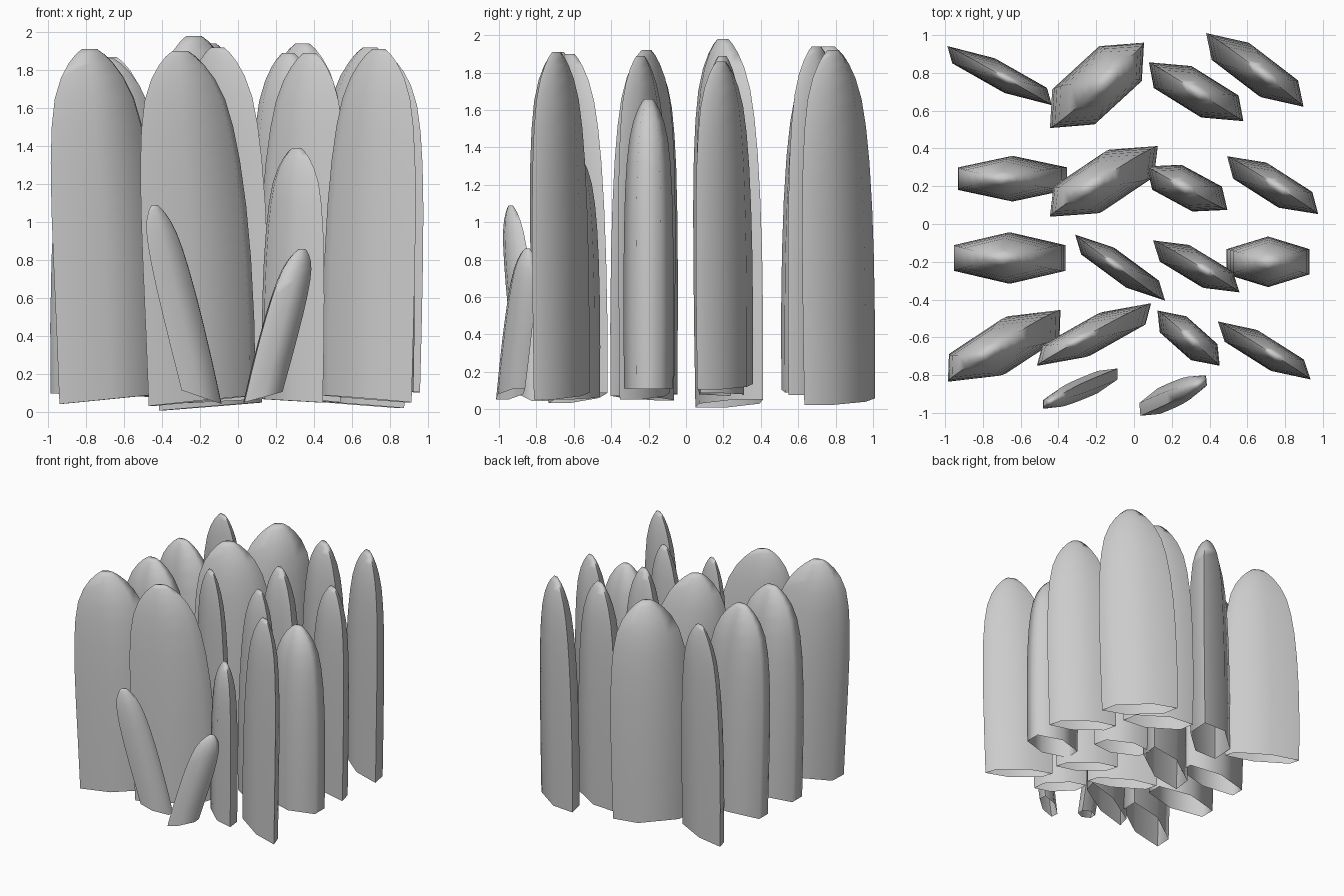
import bpy, bmesh, math
from mathutils import Vector

# Blade outline: (height fraction, width factor, thickness factor)
PROFILE = [(0, .94, .98), (.2, .96, 1), (.4, .955, 1), (.55, .93, .98), (.68, .88, .94),
           (.78, .81, .87), (.86, .71, .77), (.92, .56, .62), (.96, .40, .45), (.985, .26, .3), (1, .14, .17)]


def blade(name, x, y, ax, ay, ex, ey, z0, z1, skew, lean=0.0):
    """Upright six-sided blade, open below. (ax, ay) is the half width vector and
    (ex, ey) the half end-edge vector of the skewed hexagon; skew pushes the tip along the width."""
    bm = bmesh.new()
    centre, a, e = Vector((x, y)), Vector((ax, ay)), Vector((ex, ey))
    # turn the width towards the longer diagonal and blunt the ends of the section
    a += e * (.3 if e.dot(a) > 0 else -.3 if e.dot(a) < 0 else 0)
    along = a.normalized()
    e -= along * (.45 * e.dot(along))
    rings = []
    for t, w, d in PROFILE:
        mid = centre + a * (skew * (.45 * t ** 1.6 - .08)) + along * lean * (t - .5)
        ring = []
        for i, j in ((-1, -1), (0, -2), (1, -1), (1, 1), (0, 2), (-1, 1)):
            p = mid + a * (i * w) + e * (j * d)
            tilt = (1.6 * lean * w * a.length - .03 * skew) * i * (1 - t)   # slanted foot
            ring.append(bm.verts.new((p.x, p.y, z0 + (z1 - z0) * t + tilt)))
        rings.append(ring)
    for lo, hi in zip(rings, rings[1:]):
        for i in range(6):
            j = (i + 1) % 6
            bm.faces.new((lo[i], lo[j], hi[j], hi[i]))
    bm.faces.new(rings[-1])
    mesh = bpy.data.meshes.new(name)
    bm.to_mesh(mesh)
    bm.free()
    obj = bpy.data.objects.new(name, mesh)
    bpy.context.collection.objects.link(obj)
    bpy.ops.object.select_all(action='DESELECT')
    obj.select_set(True)
    bpy.context.view_layer.objects.active = obj
    bpy.ops.object.shade_smooth_by_angle(angle=math.radians(85))


# Tall blades: x, y, width vector, edge vector, bottom, top, tip skew
back_row = [
    (-.71, .785, .262, -.098, -.035, .055, .09, 1.87, .3),
    (-.195, .735, .235, .09, .044, .122, .09, 1.94, .5),
    (.33, .70, .235, -.068, -.04, .078, .08, 1.94, .1),
    (.64, .815, .232, -.10, -.048, .088, .04, 1.92, .6),
]
second_row = [
    (-.645, .24, .295, 0, 0, .06, .09, 1.86, -.5),
    (-.16, .225, .265, .078, .04, .094, .03, 1.98, -.7),
    (.28, .19, .195, -.035, -.038, .068, .08, 1.89, -.2),
    (.735, .205, .217, -.075, -.044, .071, .12, 1.86, .5),
]
third_row = [
    (-.66, -.18, .305, 0, 0, .068, .08, 1.86, -.3),
    (-.075, -.23, .215, -.105, -.044, .068, .06, 1.92, -.4),
    (.33, -.225, .20, -.063, -.046, .067, .07, 1.89, .6),
    (.71, -.20, .228, 0, 0, .067, .11, 1.66, .05),
]
front_row = [
    (-.685, -.645, .282, .088, .026, .085, .07, 1.91, -.9),
    (-.21, -.585, .27, .088, .041, .067, .06, 1.90, -.9),
    (.29, -.605, .155, -.07, -.03, .071, .06, 1.39, .3),
    (.69, -.67, .217, -.082, -.046, .066, .07, 1.91, .6),
]
for row_name, row in (("back", back_row), ("second", second_row),
                      ("third", third_row), ("front", front_row)):
    for i, args in enumerate(row):
        blade(f"{row_name}_blade_{i + 1}", *args)

# Small leaning shoots at the front
blade("leaning_shoot_left", -.31, -.885, .108, .035, .01, .034, .08, 1.09, -.3, -.25)
blade("leaning_shoot_right", .23, -.895, .105, .035, .005, .038, .08, .86, .3, .21)
